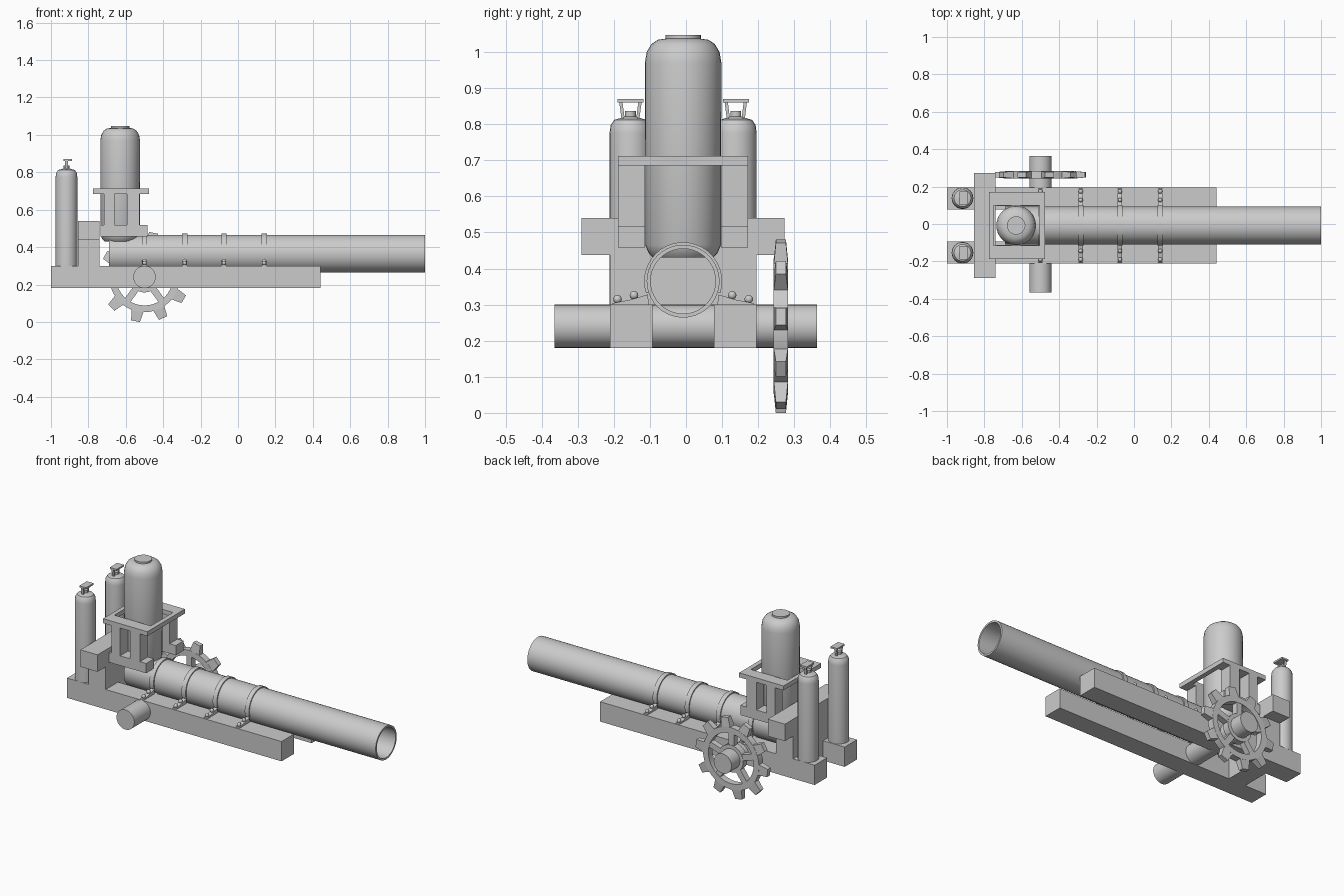
import bpy, bmesh
from math import sin, cos, pi, radians
from mathutils import Vector, Matrix

if "Cube" in bpy.data.objects:
    bpy.data.objects.remove(bpy.data.objects["Cube"])

C = -0.008  # centre plane of the body in y


def finish(name, bm, smooth=False):
    bmesh.ops.remove_doubles(bm, verts=bm.verts, dist=1e-5)
    bmesh.ops.recalc_face_normals(bm, faces=bm.faces)
    me = bpy.data.meshes.new(name)
    bm.to_mesh(me)
    bm.free()
    ob = bpy.data.objects.new(name, me)
    bpy.context.collection.objects.link(ob)
    if smooth:
        bpy.ops.object.select_all(action='DESELECT')
        ob.select_set(True)
        bpy.context.view_layer.objects.active = ob
        bpy.ops.object.shade_smooth_by_angle(angle=radians(35))
    return ob


def add_box(bm, x0, x1, y0, y1, z0, z1):
    m = Matrix.Translation(((x0 + x1) / 2, (y0 + y1) / 2, (z0 + z1) / 2))
    bmesh.ops.create_cube(bm, size=1, matrix=m @ Matrix.Diagonal((x1 - x0, y1 - y0, z1 - z0, 1)))


def box(name, *dims):
    bm = bmesh.new()
    add_box(bm, *dims)
    return finish(name, bm)


def lathe(name, profile, origin, axis='Z', n=32):
    bm = bmesh.new()
    vs = [bm.verts.new((r, 0, h)) for r, h in profile]
    es = [bm.edges.new(p) for p in zip(vs, vs[1:])]
    bmesh.ops.spin(bm, geom=vs + es, cent=(0, 0, 0), axis=(0, 0, 1), angle=2 * pi, steps=n)
    rot = {'Z': Matrix(), 'X': Matrix.Rotation(pi / 2, 4, 'Y'), 'Y': Matrix.Rotation(-pi / 2, 4, 'X')}[axis]
    bm.transform(Matrix.Translation(origin) @ rot)
    return finish(name, bm, True)


def prism(bm, pts, offset):
    # extrude a planar outline along an offset
    f = bm.faces.new([bm.verts.new(p) for p in pts])
    r = bmesh.ops.extrude_face_region(bm, geom=[f])
    bmesh.ops.translate(bm, vec=offset, verts=[v for v in r['geom'] if isinstance(v, bmesh.types.BMVert)])
    bm.faces.ensure_lookup_table()


# base rails and gas bottles, one per side
for s, side in ((-1, "left"), (1, "right")):
    ys = sorted((C + s * 0.085, C + s * 0.203))
    box(f"base_rail_{side}", -1, 0.44, *ys, 0.18, 0.30)

    by = C + s * 0.146
    lathe(f"gas_bottle_{side}", [(0, 0.30), (0.058, 0.30), (0.058, 0.775), (0.055, 0.797), (0.045, 0.812),
                                 (0.028, 0.817), (0.024, 0.817), (0.015, 0.822), (0.015, 0.837), (0, 0.837)],
          (-0.917, by, 0), n=24)
    # valve guard: slanted legs under a top bar
    bm = bmesh.new()
    for t in (-1, 1):
        prism(bm, [(-0.924, by + t * a, z) for a, z in ((0.016, 0.815), (0.025, 0.815), (0.031, 0.862), (0.022, 0.862))],
              (0.014, 0, 0))
    add_box(bm, -0.932, -0.887, by - 0.036, by + 0.036, 0.860, 0.870)
    finish(f"valve_guard_{side}", bm)

    # hopper frame: lower beam and two posts
    ys = sorted((C + s * 0.105, C + s * 0.18))
    box(f"frame_lower_beam_{side}", -0.735, -0.485, *ys, 0.458, 0.517)
    for i, (x0, x1) in enumerate(((-0.717, -0.66), (-0.593, -0.527))):
        box(f"frame_post_{side}_{i}", x0, x1, *ys, 0.517, 0.687)

# upper frame ring
bm = bmesh.new()
add_box(bm, -0.775, -0.75, C - 0.18, C + 0.18, 0.685, 0.712)
add_box(bm, -0.505, -0.477, C - 0.18, C + 0.18, 0.685, 0.712)
for s in (-1, 1):
    ys = sorted((C + s * 0.107, C + s * 0.18))
    add_box(bm, -0.75, -0.505, *ys, 0.685, 0.712)
finish("frame_upper_ring", bm)

# rear block and wide crossbeam
box("rear_block", -0.855, -0.74, C - 0.203, C + 0.203, 0.18, 0.44)
box("rear_crossbeam", -0.855, -0.74, C - 0.281, C + 0.281, 0.437, 0.54)

# upright canister
lathe("canister", [(0, 0.43), (0.083, 0.43), (0.095, 0.442), (0.105, 0.465), (0.106, 0.97), (0.101, 1.0),
                   (0.088, 1.022), (0.07, 1.034), (0.049, 1.037), (0.049, 1.047), (0, 1.047)],
      (-0.63, C, 0), n=32)

# hollow barrel with closed rear end
lathe("barrel", [(0, -0.69), (0.101, -0.69), (0.101, 1.0), (0.09, 1.0), (0.09, -0.66), (0, -0.66)],
      (0, C, 0.365), axis='X', n=40)

# barrel straps with sloping bolted feet
for i, x in enumerate((-0.5, -0.285, -0.075, 0.14)):
    bm = bmesh.new()
    N = 24
    a0, a1 = radians(-18), radians(198)
    angs = [a0 + (a1 - a0) * k / N for k in range(N + 1)]
    ring = [(x - 0.014, C + r * cos(a), 0.365 + r * sin(a)) for r, seq in ((0.108, angs), (0.100, angs[::-1])) for a in seq]
    prism(bm, ring, (0.028, 0, 0))
    for s in (-1, 1):
        prism(bm, [(x - 0.012, C + s * a, z) for a, z in
                   ((0.095, 0.30), (0.098, 0.328), (0.145, 0.314), (0.195, 0.304), (0.197, 0.30))], (0.024, 0, 0))
        for d, z in ((0.136, 0.32), (0.182, 0.309)):
            bmesh.ops.create_uvsphere(bm, u_segments=10, v_segments=6, radius=0.012,
                                      matrix=Matrix.Translation((x, C + s * d, z + 0.006)))
    finish(f"barrel_strap_{i}", bm, True)

# axle
AX, AZ, GY = -0.5, 0.24, 0.263
lathe("axle", [(0, -0.365), (0.06, -0.365), (0.06, 0.363), (0, 0.363)], (AX, 0, AZ), axis='Y', n=32)


# gear wheel: rim, tapered teeth, spokes and hub
def polar(r, a, y):
    return Vector((AX + r * cos(a), GY + y, AZ + r * sin(a)))


def loft(bm, lo, hi):
    a = [bm.verts.new(p) for p in lo]
    b = [bm.verts.new(p) for p in hi]
    bm.faces.new(a)
    bm.faces.new(b[::-1])
    for i in range(4):
        bm.faces.new((a[i], a[i - 1], b[i - 1], b[i]))


def bar(bm, ang, r0, r1, w0, w1, t0, t1):
    d, n = Vector((cos(ang), 0, sin(ang))), Vector((-sin(ang), 0, cos(ang)))
    c = Vector((AX, GY, AZ))
    quads = [[c + d * r + n * (u * w) + Vector((0, v * t, 0)) for u, v in ((-1, -1), (1, -1), (1, 1), (-1, 1))]
             for r, w, t in ((r0, w0, t0), (r1, w1, t1))]
    loft(bm, *quads)


lathe("gear_rim", [(0.152, -0.02), (0.188, -0.02), (0.188, 0.02), (0.152, 0.02), (0.152, -0.02)],
      (AX, GY, AZ), axis='Y', n=40)
lathe("gear_hub", [(0.058, -0.02), (0.082, -0.02), (0.082, 0.02), (0.058, 0.02), (0.058, -0.02)],
      (AX, GY, AZ), axis='Y', n=30)
bm = bmesh.new()
for k in range(10):
    bar(bm, radians(6.5 + 36 * k), 0.178, 0.241, 0.033, 0.024, 0.02, 0.014)
finish("gear_teeth", bm)
bm = bmesh.new()
for k in range(5):
    bar(bm, radians(18 + 72 * k), 0.07, 0.165, 0.018, 0.018, 0.018, 0.018)
finish("gear_spokes", bm)
